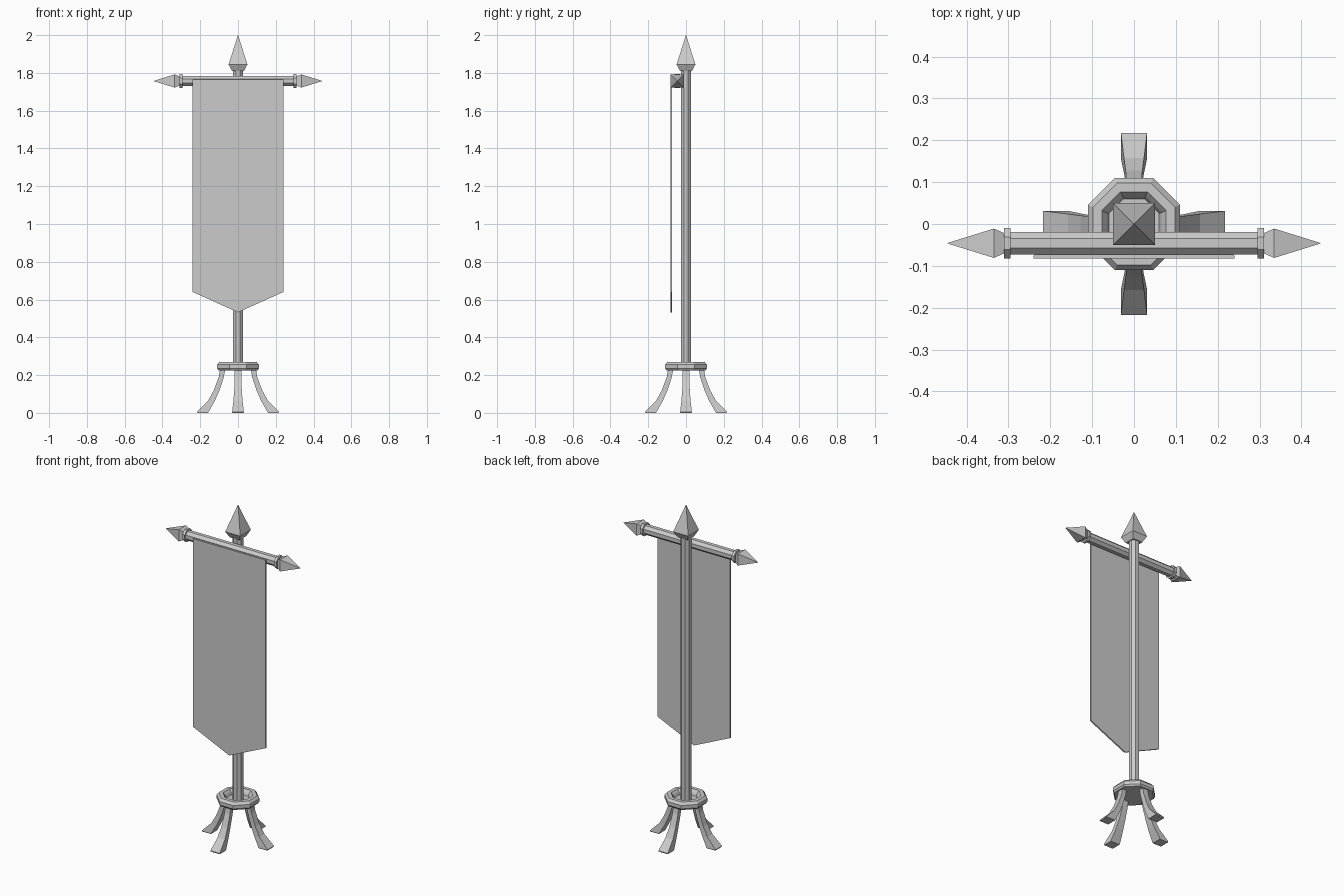
import bpy, bmesh, math
from mathutils import Matrix, Vector

cube = bpy.data.objects.get("Cube")
if cube:
    bpy.data.objects.remove(cube, do_unlink=True)

grey = bpy.data.materials.new("plain grey")
grey.use_nodes = True
grey.diffuse_color = (0.6, 0.6, 0.6, 1)
grey.node_tree.nodes["Principled BSDF"].inputs["Base Color"].default_value = (0.6, 0.6, 0.6, 1)


def finish(name, bm, matrix=Matrix()):
    bmesh.ops.recalc_face_normals(bm, faces=bm.faces)
    mesh = bpy.data.meshes.new(name)
    bm.to_mesh(mesh)
    bm.free()
    mesh.transform(matrix)
    mesh.materials.append(grey)
    obj = bpy.data.objects.new(name, mesh)
    bpy.context.collection.objects.link(obj)
    return obj


def loft(name, rings, matrix=Matrix()):
    """Skin a row of equal point rings and cap both ends."""
    bm = bmesh.new()
    loops = [[bm.verts.new(p) for p in ring] for ring in rings]
    n = len(loops[0])
    for a, b in zip(loops, loops[1:]):
        for i in range(n):
            j = (i + 1) % n
            bm.faces.new((a[i], a[j], b[j], b[i]))
    bm.faces.new(loops[0])
    bm.faces.new(loops[-1])
    return finish(name, bm, matrix)


def lathe(name, profile, sides, matrix=Matrix()):
    """Turn (flat radius, height) pairs into a faceted solid around z."""
    k = 1 / math.cos(math.pi / sides)
    angles = [(i + 0.5) * math.tau / sides for i in range(sides)]
    return loft(name, [[(r * k * math.cos(a), r * k * math.sin(a), z) for a in angles]
                       for r, z in profile], matrix)


# Pole and its square spear head
lathe("pole", [(0.027, 0.235), (0.027, 1.815)], 8)
lathe("pole_finial", [(0.032, 1.81), (0.05, 1.845), (0.0005, 2.0)], 4)

# Base ring with a recessed floor
lathe("base_ring", [(0.07, 0.225), (0.103, 0.225), (0.11, 0.235), (0.11, 0.255),
                    (0.098, 0.27), (0.077, 0.27), (0.066, 0.255), (0.06, 0.24)], 8)

# Four splayed legs: inner edge, outer edge, height, half width
leg = [(0.068, 0.095, 0.23, 0.018), (0.075, 0.102, 0.19, 0.018),
       (0.098, 0.128, 0.12, 0.02), (0.122, 0.158, 0.065, 0.024),
       (0.155, 0.217, 0.006, 0.031), (0.158, 0.215, 0.0, 0.03)]
for i, side in enumerate(("left", "back", "right", "front")):
    loft(side + "_leg", [[(a, -w, z), (b, -w, z), (b, w, z), (a, w, z)]
                         for a, b, z, w in leg], Matrix.Rotation(i * math.pi / 2, 4, "Z"))

# Crossbar with collars and square spear tips
centre = Matrix.Translation((0, -0.046, 1.757))
along = centre @ Matrix.Rotation(math.pi / 2, 4, "Y")
lathe("crossbar", [(0.027, -0.3), (0.027, 0.3)], 8, along)
for side, turn in (("left", 1), ("right", -1)):
    m = centre @ Matrix.Rotation(turn * math.pi / 2, 4, "Y")
    lathe(side + "_collar", [(0.036, 0.295), (0.036, 0.311)], 8, m)
    lathe(side + "_tip", [(0.022, 0.305), (0.035, 0.335), (0.0005, 0.446)], 4, m)

# Hanging cloth with a pointed hem
outline = [(-0.24, 1.765), (-0.24, 0.64), (0, 0.532), (0.24, 0.64), (0.24, 1.765)]
loft("banner_cloth", [[(x, y, z) for x, z in outline] for y in (-0.083, -0.075)])
# Hidden strip joining the cloth to the bar
loft("cloth_hem", [[(x, y, z) for x, z in ((-0.238, 1.747), (0.238, 1.747), (0.238, 1.764), (-0.238, 1.764))]
                   for y in (-0.078, -0.068)])
